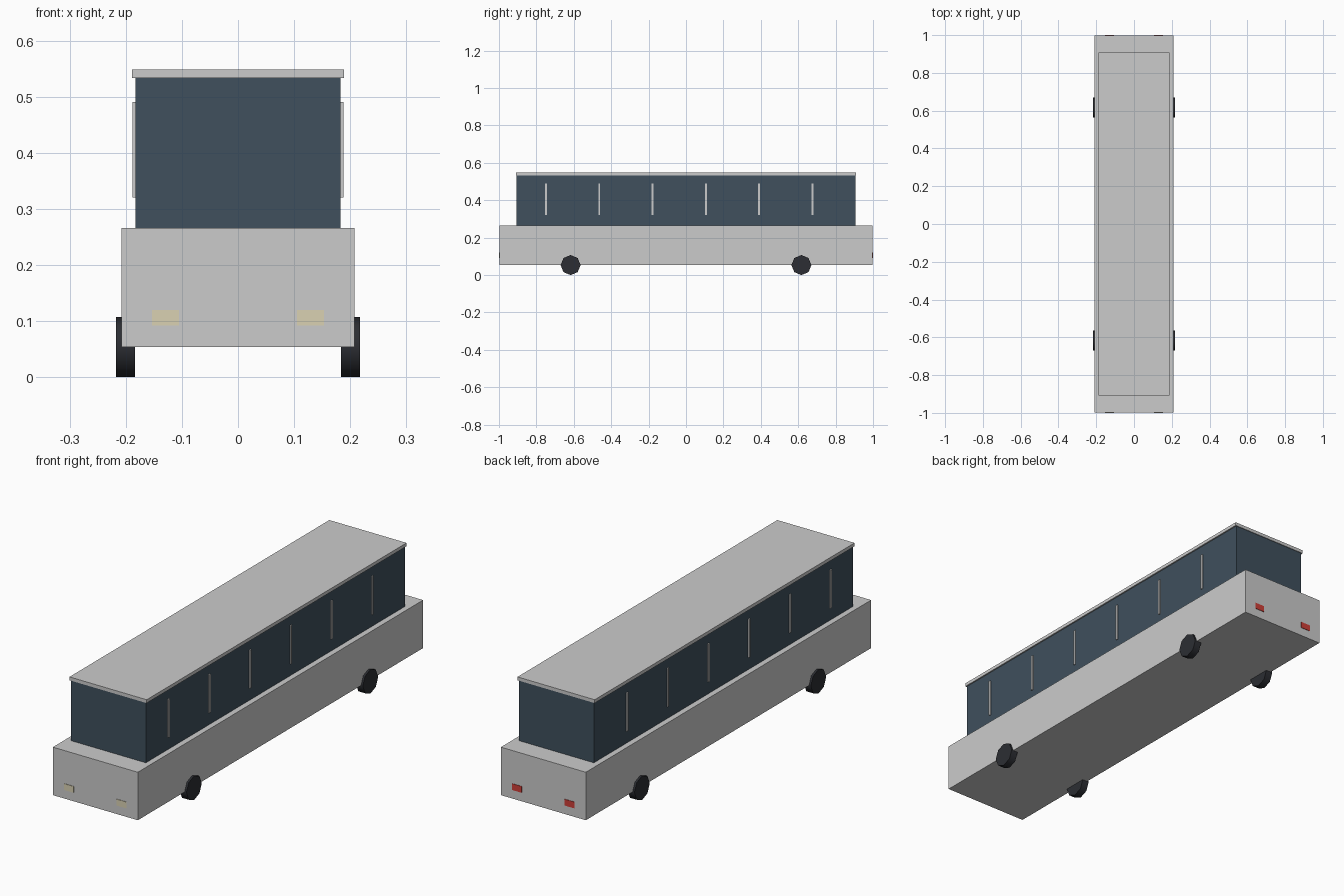
import bpy
import math

if "Cube" in bpy.data.objects:
    bpy.data.objects.remove(bpy.data.objects["Cube"])


def material(name, rgb):
    m = bpy.data.materials.new(name)
    m.diffuse_color = (*rgb, 1)
    m.use_nodes = True
    m.node_tree.nodes["Principled BSDF"].inputs["Base Color"].default_value = m.diffuse_color
    return m


glass = material("dark_glass", (0.05, 0.08, 0.11))
rubber = material("rubber", (0.025, 0.027, 0.033))
lamp = material("lamp", (0.70, 0.64, 0.45))
red = material("red_lamp", (0.62, 0.05, 0.04))


def box(name, x, y, z, mat=None):
    """Box from (min, max) ranges on each axis."""
    ranges = (x, y, z)
    bpy.ops.mesh.primitive_cube_add(size=1, location=[(a + b) / 2 for a, b in ranges])
    ob = bpy.context.object
    ob.name = name
    ob.scale = [b - a for a, b in ranges]
    bpy.ops.object.transform_apply(location=False, rotation=False, scale=True)
    if mat:
        ob.data.materials.append(mat)
    return ob


# Lower body, window block and roof
box("lower_body", (-0.208, 0.208), (-0.998, 0.998), (0.0535, 0.266))
box("window_block", (-0.183, 0.183), (-0.906, 0.906), (0.266, 0.533), glass)
box("roof", (-0.189, 0.189), (-0.909, 0.909), (0.533, 0.548))

for side in (-1, 1):
    # Window pillars
    for i in range(6):
        y = -0.749 + 0.285 * i
        box("window_pillar", sorted((side * 0.178, side * 0.188)),
            (y - 0.005, y + 0.005), (0.32, 0.49))

    # Headlights and tail lights
    x = side * 0.129
    box("headlight", (x - 0.024, x + 0.024), (-1.0, -0.98), (0.092, 0.12), lamp)
    box("tail_light", (x - 0.024, x + 0.024), (0.98, 1.0), (0.092, 0.12), red)

    # Eight-sided wheels
    for y in (-0.617, 0.617):
        bpy.ops.mesh.primitive_cylinder_add(
            vertices=8, radius=0.0535, depth=0.033,
            location=(side * 0.2005, y, 0.0535), rotation=(0, math.pi / 2, 0))
        wheel = bpy.context.object
        wheel.name = "wheel"
        wheel.data.materials.append(rubber)
        bpy.ops.object.shade_smooth_by_angle(angle=math.radians(50))
